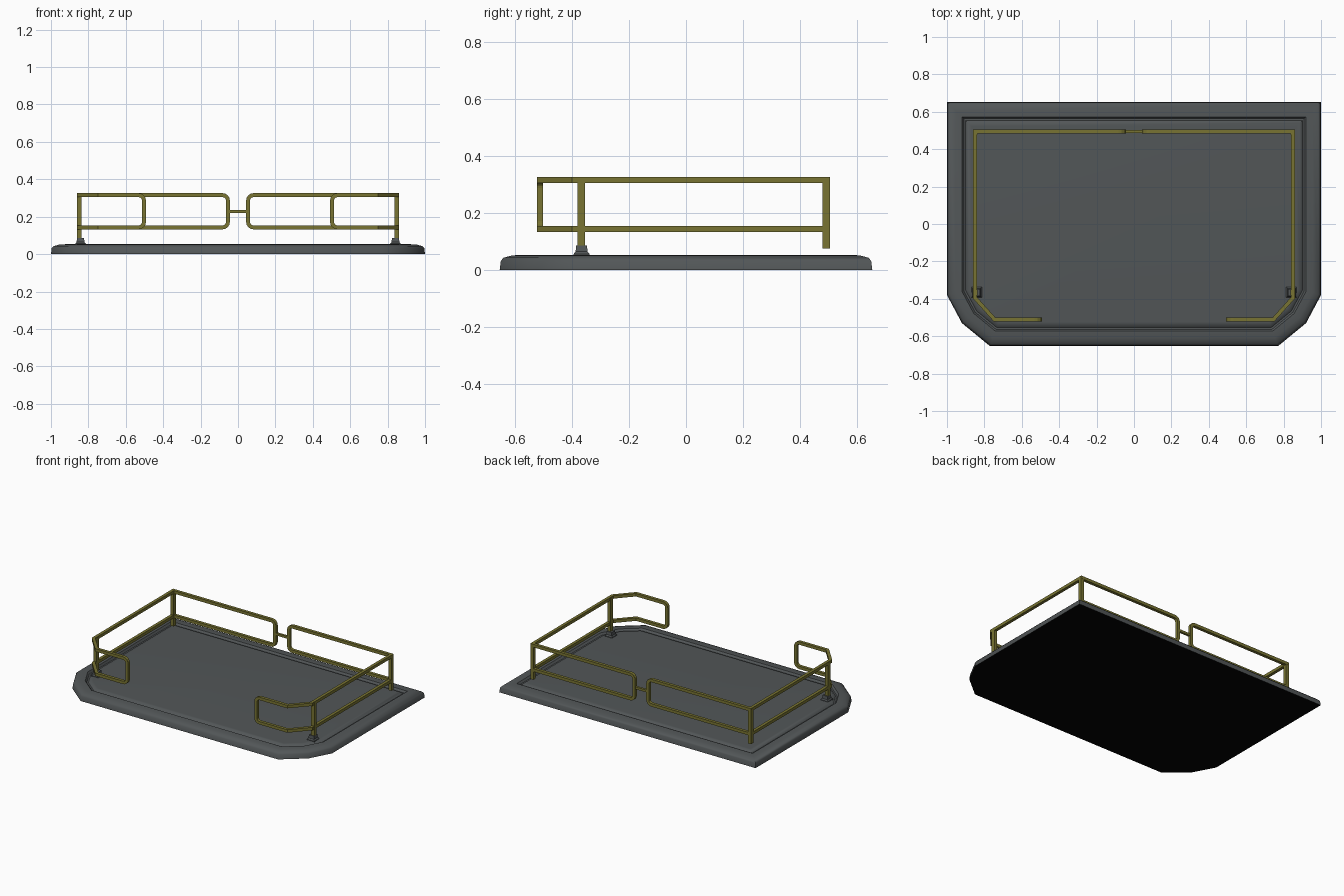
import bpy, bmesh
from math import sin, cos, radians
from mathutils import Vector

cube = bpy.data.objects.get("Cube")
if cube:
    bpy.data.objects.remove(cube, do_unlink=True)


def material(name, color):
    m = bpy.data.materials.new(name)
    m.use_nodes = True
    m.diffuse_color = color
    m.node_tree.nodes["Principled BSDF"].inputs["Base Color"].default_value = color
    return m


GREY = material("deck grey", (0.084, 0.093, 0.096, 1))
OLIVE = material("rail olive", (0.19, 0.175, 0.032, 1))
BLACK = material("underside black", (0.001, 0.001, 0.001, 1))
SQUARE = ((-1, -1), (1, -1), (1, 1), (-1, 1))


def loft(name, rings, mat, closed=False, mirror=False):
    """Skin a list of equal vertex rings; cap the ends unless closed."""
    bm = bmesh.new()
    rows = [[bm.verts.new(p) for p in ring] for ring in rings]
    n = len(rows[0])
    pairs = list(zip(rows, rows[1:]))
    if closed:
        pairs.append((rows[-1], rows[0]))
    else:
        bm.faces.new(rows[0])
        bm.faces.new(rows[-1])
    for a, b in pairs:
        for i in range(n):
            j = (i + 1) % n
            bm.faces.new((a[i], a[j], b[j], b[i]))
    bmesh.ops.recalc_face_normals(bm, faces=bm.faces[:])
    mesh = bpy.data.meshes.new(name)
    bm.to_mesh(mesh)
    bm.free()
    mesh.materials.append(mat)
    ob = bpy.data.objects.new(name, mesh)
    bpy.context.collection.objects.link(ob)
    if mirror:
        ob.modifiers.new("Mirror", 'MIRROR')
    return ob


def left_normal(a, b):
    d = (b - a).normalized()
    return Vector((-d.y, d.x))


def mitre(prev, here, nxt):
    """Sideways vector that keeps an even width through a bend."""
    m, k = left_normal(prev, here), left_normal(here, nxt)
    return (m + k) / (1 + m.dot(k))


def block(x, y, z, hx, hy):
    return [(x + a * hx, y + b * hy, z) for a, b in SQUARE]


# Deck: chamfered outline stepped inward for the rim, groove and floor
half = [(1, 0.653), (1, -0.38), (0.92, -0.53), (0.77, -0.653)]
outline = [Vector((-x, y)) for x, y in half] + [Vector(p) for p in reversed(half)]
steps = [(0, 0), (0.004, 0.032), (0.014, 0.043), (0.045, 0.051), (0.08, 0.053),
         (0.09, 0.039), (0.1, 0.039), (0.113, 0.051), (0.13, 0.052)]
rings = []
for inset, z in steps:
    ring = []
    for i, p in enumerate(outline):
        q = p + mitre(outline[i - 1], p, outline[(i + 1) % len(outline)]) * inset
        ring.append((q.x, q.y, z))
    rings.append(ring)
deck = loft("deck", rings, GREY)

# Black underside, soft outer edge
deck.data.materials.append(BLACK)
for face in deck.data.polygons:
    face.material_index = int(face.normal.z < -0.9)
bpy.ops.object.select_all(action='DESELECT')
deck.select_set(True)
bpy.context.view_layer.objects.active = deck
bpy.ops.object.shade_smooth_by_angle(angle=radians(42))

# Railing: one closed square tube per side, wrapped around the deck
H, R, TOP, LOW = 0.0105, 0.028, 0.315, 0.143
plan = [Vector(p) for p in ((0.054, 0.495), (0.85, 0.495), (0.85, -0.395),
                            (0.745, -0.511), (0.503, -0.511))]
tube = []


def add_ring(pos, side, up):
    tube.append([pos + side * a * H + up * b * H for a, b in SQUARE])


def add_end(p, side, downward):
    """Rounded upright end, run downward or upward."""
    arc = [(a, TOP - R) for a in (90, 112, 135, 158, 180)]
    arc += [(a, LOW + R) for a in (180, 202, 225, 248, 270)]
    for angle, z in arc if downward else reversed(arc):
        up = Vector((cos(radians(angle)), 0, sin(radians(angle))))
        add_ring(Vector((p.x + R, p.y, z)) + up * R, side, up)


def add_bends(indices, z, up):
    for i in indices:
        s = mitre(plan[i - 1], plan[i], plan[i + 1])
        add_ring(Vector((plan[i].x, plan[i].y, z)), Vector((s.x, s.y, 0)), Vector((0, 0, up)))


add_end(plan[0], Vector((0, 1, 0)), False)
add_bends((1, 2, 3), TOP, 1)
add_end(plan[-1], Vector((0, -1, 0)), True)
add_bends((3, 2, 1), LOW, -1)
loft("railing", tube, OLIVE, closed=True, mirror=True)

# Posts
for name, y, bottom in (("back_post", 0.492, 0.075), ("front_post", -0.367, 0.06)):
    loft(name, [block(0.849, y, z, 0.012, 0.013) for z in (bottom, 0.322)],
         OLIVE, mirror=True)

# Flared sockets under the front posts
loft("post_socket", [block(0.842, -0.366, z, w, w) for z, w in
                     ((0.048, 0.028), (0.056, 0.028), (0.064, 0.021), (0.086, 0.019))],
     GREY, mirror=True)

# Small bar joining the two railings at the back
loft("joining_bar", [[(x, 0.495 + a * 0.008, 0.229 + b * 0.008) for a, b in SQUARE]
                     for x in (-0.05, 0.05)], OLIVE)
